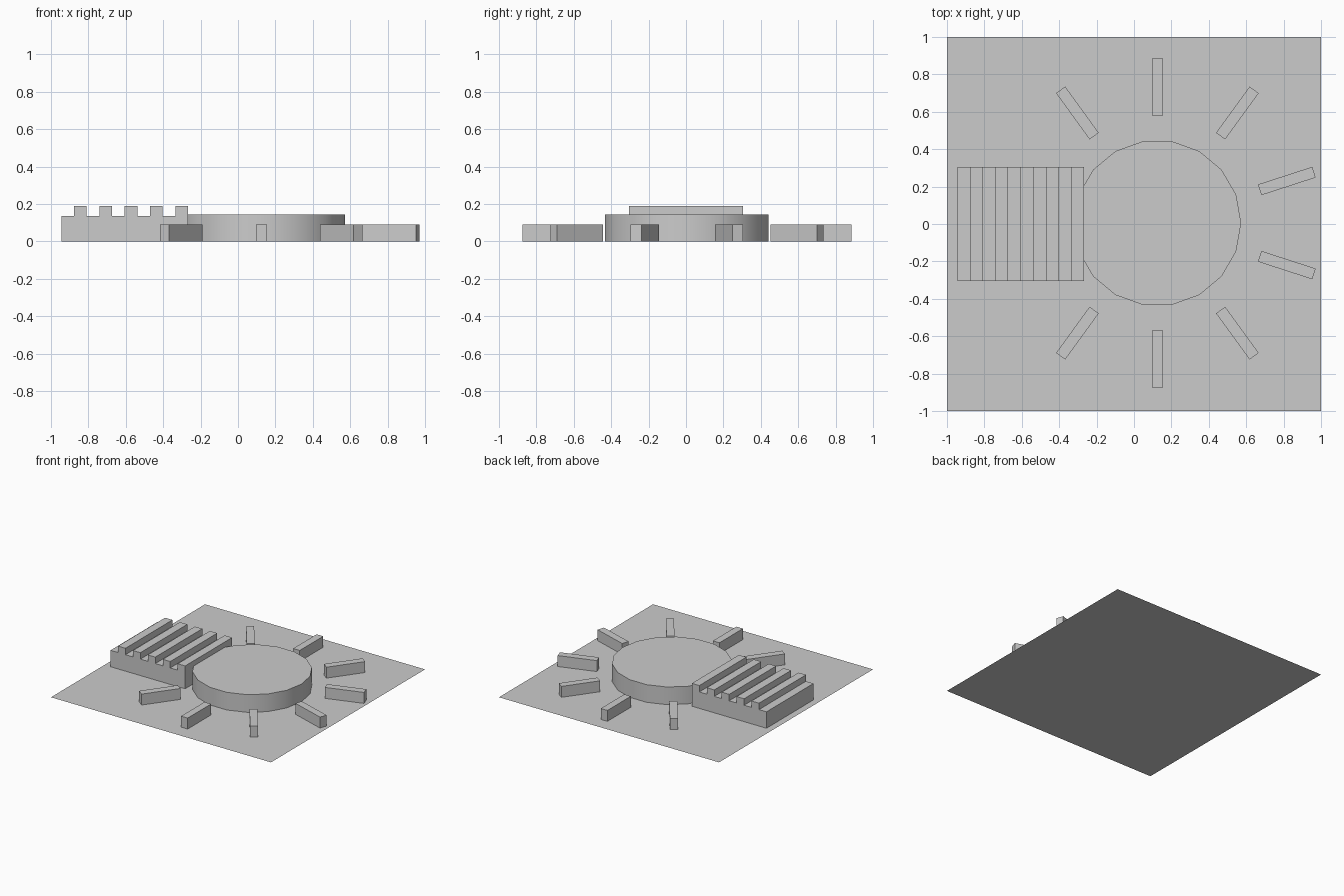
import bpy, bmesh
from math import cos, sin, pi, radians
from mathutils import Vector, Matrix

if "Cube" in bpy.data.objects:
    bpy.data.objects.remove(bpy.data.objects["Cube"])

HUB = Vector((0.125, 0.005, 0))


def prism(name, outline, push, keep_base=False):
    """Extrude a closed outline along push; base left open where it sits on the plate."""
    bm = bmesh.new()
    base = bm.faces.new([bm.verts.new(p) for p in outline])
    geo = bmesh.ops.extrude_face_region(bm, geom=[base], use_keep_orig=True)["geom"]
    bmesh.ops.translate(bm, vec=push, verts=[v for v in geo if isinstance(v, bmesh.types.BMVert)])
    bmesh.ops.recalc_face_normals(bm, faces=bm.faces)
    if not keep_base:
        bmesh.ops.delete(bm, geom=[f for f in bm.faces if f.calc_center_median().z < 1e-5],
                         context='FACES_ONLY')
    mesh = bpy.data.meshes.new(name)
    bm.to_mesh(mesh)
    bm.free()
    ob = bpy.data.objects.new(name, mesh)
    bpy.context.collection.objects.link(ob)
    return ob


# Flat ground plate
bpy.ops.mesh.primitive_plane_add(size=2)
bpy.context.object.name = "ground_plate"

# 18-sided central disc
disc = prism("central_disc",
             [HUB + Vector((0.448 * cos(i * pi / 9), 0.444 * sin(i * pi / 9), 0)) for i in range(18)],
             (0, 0, 0.145))
bpy.ops.object.select_all(action='DESELECT')
disc.select_set(True)
bpy.context.view_layer.objects.active = disc
bpy.ops.object.shade_smooth_by_angle(angle=radians(30))

# Radiating bars, a ten-fold ring with the two left-hand bars left out
for deg in (-126, -90, -54, -18, 18, 54, 90, 126):
    turn = Matrix.Rotation(radians(deg), 3, 'Z')
    corners = [(0.575, -0.03, 0), (0.88, -0.03, 0), (0.88, 0.03, 0), (0.575, 0.03, 0)]
    prism("radial_bar", [HUB + turn @ Vector(c) for c in corners], (0, 0, 0.09))

# Ridged block: comb profile swept along y
x0, step, y0 = -0.945, 0.0678, -0.305
profile = [(x0, y0, 0), (x0, y0, 0.135)]
for k in range(5):
    a = x0 + (2 * k + 1) * step
    profile += [(a, y0, 0.135), (a, y0, 0.188), (a + step, y0, 0.188)]
    if k < 4:
        profile.append((a + step, y0, 0.135))
profile.append((x0 + 10 * step, y0, 0))
prism("ridged_block", profile, (0, 0.61, 0))
